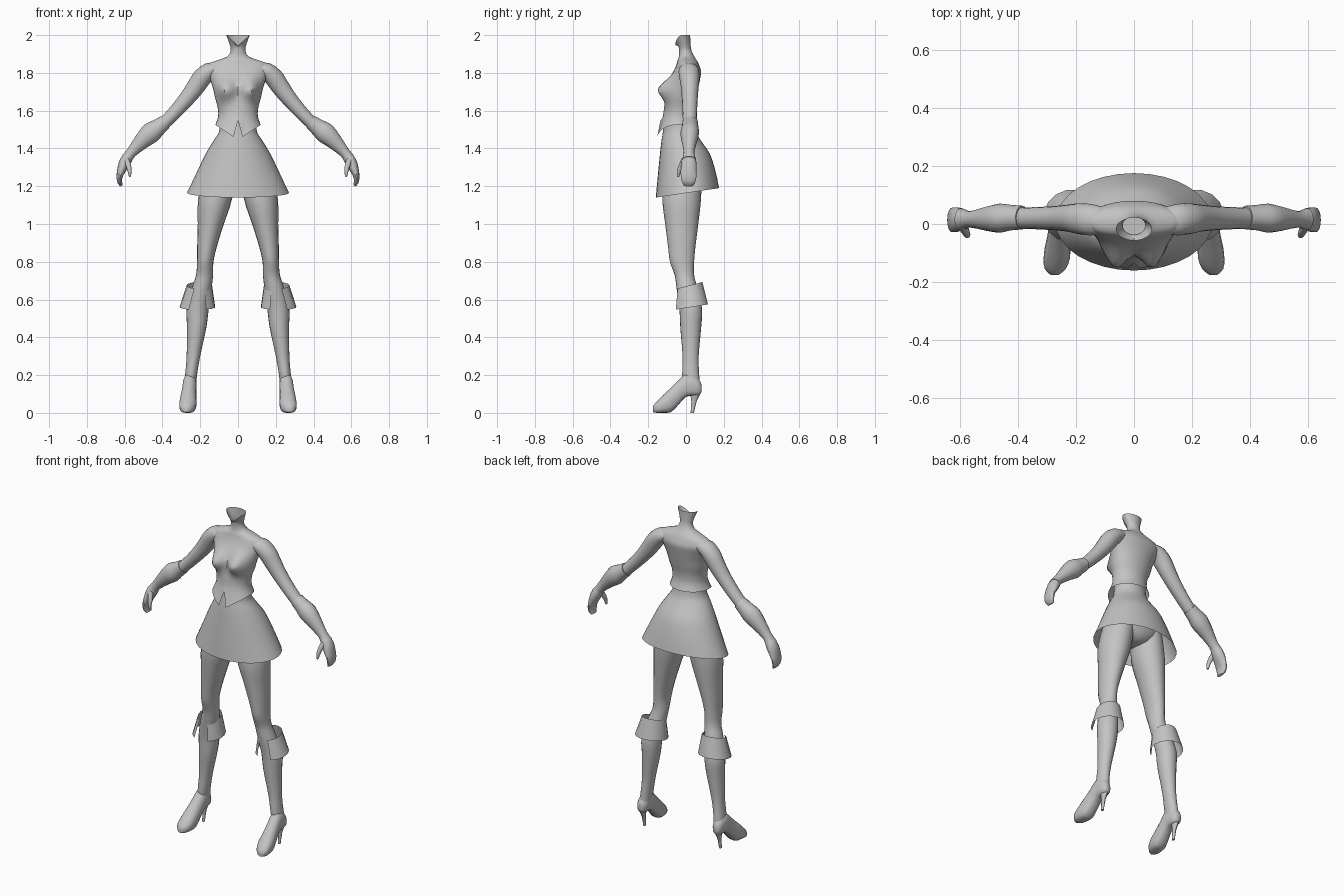
import bpy, bmesh, math
from mathutils import Vector

grey = bpy.data.materials.new("plain_grey")
grey.diffuse_color = (0.55, 0.55, 0.55, 1)


def smooth_rings(rings, sub):
    """Catmull-Rom interpolation between successive rings."""
    out = []
    for i in range(len(rings) - 1):
        quad = [rings[max(i - 1, 0)], rings[i], rings[i + 1], rings[min(i + 2, len(rings) - 1)]]
        for k in range(sub):
            t = k / sub
            out.append([b + 0.5 * t * ((c - a) + t * ((2 * a - 5 * b + 4 * c - d) + t * (3 * b - a - 3 * c + d)))
                        for a, b, c, d in zip(*quad)])
    return out + [rings[-1]]


def loft(name, rings, sub=3, caps=(True, True), mirror=False, closed=True, deform=None):
    """Skin a list of rings into one mesh."""
    bm = bmesh.new()
    rows = [[bm.verts.new(deform(p.copy()) if deform else p) for p in r] for r in smooth_rings(rings, sub)]
    n = len(rows[0])
    for a, b in zip(rows, rows[1:]):
        for i in range(n if closed else n - 1):
            j = (i + 1) % n
            bm.faces.new((a[i], a[j], b[j], b[i]))
    if caps[0]:
        bm.faces.new(rows[0])
    if caps[1]:
        bm.faces.new(rows[-1])
    bmesh.ops.recalc_face_normals(bm, faces=bm.faces)
    me = bpy.data.meshes.new(name)
    bm.to_mesh(me)
    bm.free()
    me.materials.append(grey)
    ob = bpy.data.objects.new(name, me)
    bpy.context.collection.objects.link(ob)
    if mirror:
        m = ob.modifiers.new("mirror", 'MIRROR')
        m.use_clip = False
        m.use_mirror_merge = False
    return ob


def level(z, x0, x1, yf, yb, tilt=0, drop=0, n=32, gap=0):
    """Horizontal oval; tilt raises the back, drop lowers the front to a V, gap opens the front."""
    pts = []
    for i in range(n):
        a = 2 * math.pi * i / n if not gap else gap + (2 * math.pi - 2 * gap) * i / (n - 1)
        s, c = math.sin(a), -math.cos(a)
        zz = z + tilt * c - (drop * (1 - abs(s)) if c < 0 else 0)
        pts.append(Vector(((x0 + x1) / 2 + (x1 - x0) / 2 * s, (yf + yb) / 2 + (yb - yf) / 2 * c, zz)))
    return pts


def body(z, hw, yf, yb, tilt=0, drop=0):
    return level(z, -hw, hw, yf, yb, tilt, drop)


def limb(path, n=16):
    """Rings square to a path in the xz plane: (x, y, z, radius in plane, radius in y)."""
    rings = []
    for i, (x, y, z, r, ry) in enumerate(path):
        p, q = path[max(i - 1, 0)], path[min(i + 1, len(path) - 1)]
        d = Vector((q[0] - p[0], 0, q[2] - p[2])).normalized()
        u = Vector((d.z, 0, -d.x))
        rings.append([Vector((x, y, z)) + u * r * math.cos(a) + Vector((0, ry * math.sin(a), 0))
                      for a in (2 * math.pi * k / n for k in range(n))])
    return rings


# Torso with neck, bust and notched pointed hem
def bust_and_notch(p):
    if p.y < 0:
        p.y -= 0.062 * math.exp(-((abs(p.x) - 0.066) / 0.042) ** 2 - ((p.z - 1.71) / 0.055) ** 2)
        if abs(p.x) < 0.001 and p.z < 1.55:
            p.z = 1.55
            p.y = max(p.y, -0.135)
    return p


loft("torso", [body(*r) for r in (
    (1.525, .12, -.155, .062, 0, .08), (1.57, .105, -.125, .045, 0, .01), (1.62, .108, -.115, .045),
    (1.67, .122, -.105, .055), (1.72, .133, -.10, .065), (1.77, .15, -.085, .075),
    (1.81, .168, -.065, .08), (1.845, .162, -.05, .068), (1.865, .115, -.045, .058),
    (1.885, .06, -.038, .045), (1.91, .041, -.036, .032), (1.94, .041, -.04, .025),
    (2.0, .062, -.057, .022, 0, .055))], caps=(False, False), deform=bust_and_notch)

# Skirt, open at the bottom
loft("skirt", [body(*r) for r in (
    (1.56, .095, -.112, .04), (1.49, .10, -.122, .052), (1.44, .13, -.13, .08),
    (1.37, .172, -.138, .127), (1.26, .225, -.15, .158, .012), (1.165, .27, -.16, .175, .025))],
    caps=(True, False))

# Hips under the skirt
loft("hips", [body(*r) for r in (
    (1.18, .03, -.05, .04), (1.20, .10, -.08, .07), (1.25, .165, -.105, .095),
    (1.34, .16, -.11, .10), (1.44, .11, -.11, .05))])

# Legs running down into the boots
loft("leg", [level(*r, n=20) for r in (
    (1.32, .015, .17, -.105, .085), (1.14, .03, .21, -.125, .08), (1.0, .075, .213, -.11, .065),
    (.88, .112, .216, -.095, .05), (.8, .13, .217, -.085, .043), (.73, .132, .222, -.06, .043),
    (.66, .14, .245, -.05, .06), (.55, .155, .272, -.035, .085), (.45, .168, .27, -.03, .08),
    (.3, .2, .272, -.018, .067), (.2, .217, .28, -.02, .07), (.12, .225, .287, -.01, .078))], mirror=True)

# Flared boot cuff, split at the front
loft("boot_cuff", [level(.675, .137, .272, -.05, .088, .018, n=14, gap=.4),
                   level(.56, .12, .31, -.065, .118, .015, n=14, gap=.5)],
     sub=1, caps=(False, False), mirror=True, closed=False)


# Pointed shoe with raised arch
def shoe_ring(y, cx, hw, z0, z1, n=16):
    pts = []
    for k in range(n):
        a = 2 * math.pi * k / n
        c, s = math.cos(a), math.sin(a)
        sq = .7 if s < 0 else 1
        pts.append(Vector((cx + hw * math.copysign(abs(c) ** sq, c), y,
                           (z0 + z1) / 2 + (z1 - z0) / 2 * math.copysign(abs(s) ** sq, s))))
    return pts


loft("shoe", [shoe_ring(*r) for r in (
    (.082, .257, .014, .11, .15), (.07, .257, .026, .095, .175), (.04, .256, .034, .09, .2),
    (0, .256, .037, .085, .21), (-.04, .259, .039, .042, .172), (-.08, .263, .044, .004, .133),
    (-.12, .266, .045, 0, .095), (-.155, .271, .036, 0, .06), (-.175, .273, .014, .004, .035))],
    sub=2, mirror=True)

# Thin shoe heel
loft("shoe_heel", [level(*r, n=10) for r in (
    (.14, .233, .283, .015, .083), (.10, .24, .276, .022, .076), (.06, .248, .268, .028, .056),
    (0, .25, .266, .024, .042))], sub=2, mirror=True)

# Bare upper arm
loft("arm", limb((
    (.10, .012, 1.825, .03, .045), (.15, .015, 1.81, .045, .054), (.19, .018, 1.775, .05, .053),
    (.225, .02, 1.725, .048, .047), (.27, .02, 1.665, .042, .042), (.34, .02, 1.585, .036, .038),
    (.41, .02, 1.515, .033, .036))), mirror=True)

# Glove flaring below its top edge and narrowing to the wrist
loft("glove", limb((
    (.385, .022, 1.54, .038, .041), (.425, .022, 1.51, .046, .044), (.462, .02, 1.482, .055, .05),
    (.51, .018, 1.437, .043, .041), (.565, .016, 1.378, .028, .028), (.595, .016, 1.34, .029, .038))),
    sub=2, mirror=True)

# Curled hand and thumb
loft("hand", limb((
    (.575, .016, 1.365, .026, .03), (.6, .016, 1.325, .03, .04), (.617, .014, 1.285, .023, .043),
    (.627, .014, 1.25, .016, .042), (.626, .014, 1.222, .013, .036), (.617, .014, 1.202, .007, .024)), 14),
    mirror=True)
loft("thumb", limb((
    (.592, -.005, 1.345, .016, .018), (.58, -.024, 1.31, .014, .016),
    (.574, -.037, 1.28, .011, .012), (.572, -.042, 1.25, .005, .006)), 10), sub=2, mirror=True)

# Smooth shading with sharp hems
for ob in bpy.data.objects:
    ob.select_set(True)
    bpy.context.view_layer.objects.active = ob
bpy.ops.object.shade_smooth_by_angle(angle=math.radians(45))
